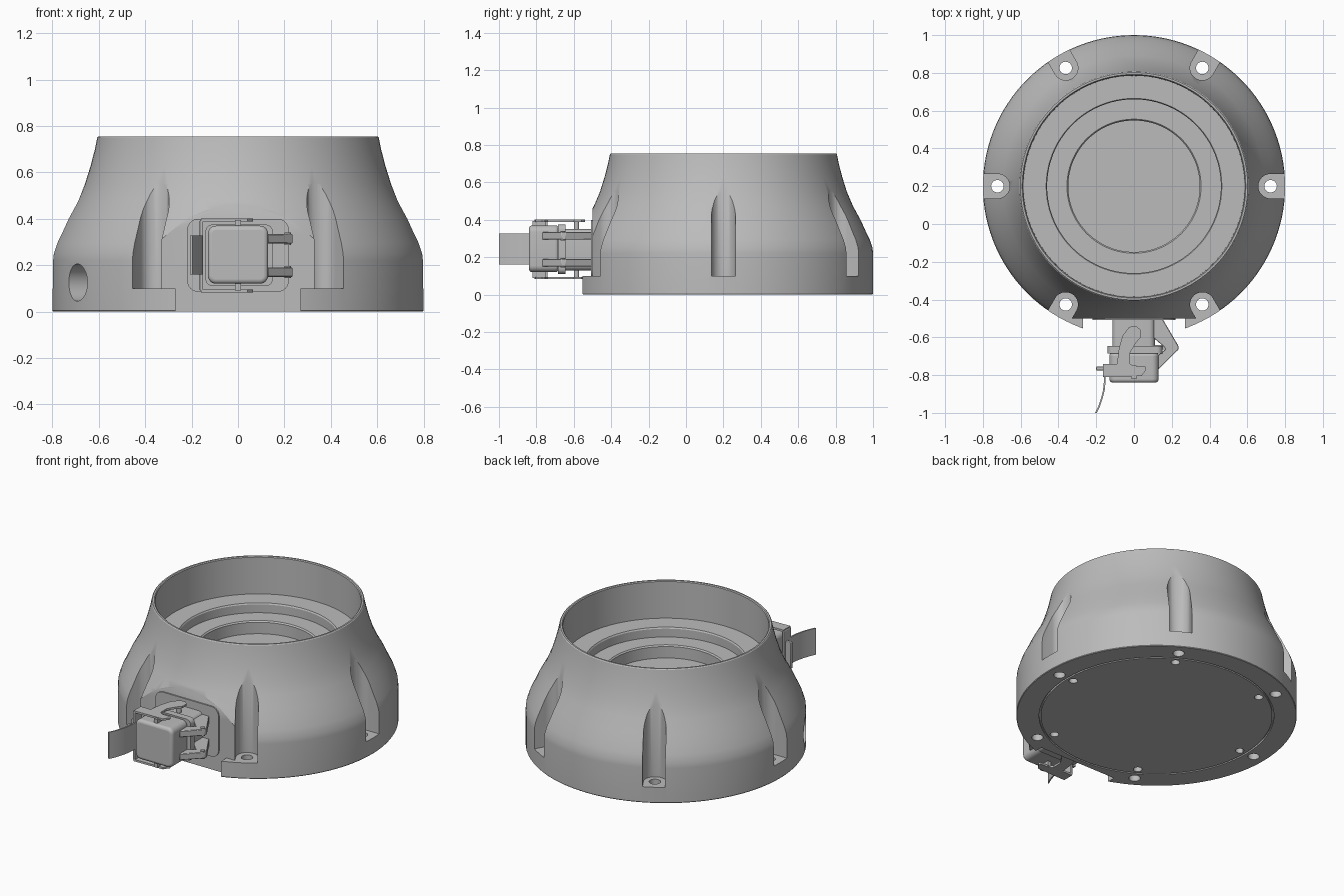
import bpy, bmesh, math
from mathutils import Vector, Matrix

if bpy.data.objects.get("Cube"):
    bpy.data.objects.remove(bpy.data.objects["Cube"])

grey = bpy.data.materials.new("plain grey")
grey.use_nodes = True
grey.diffuse_color = (0.5, 0.5, 0.5, 1)
grey.node_tree.nodes["Principled BSDF"].inputs["Base Color"].default_value = (0.5, 0.5, 0.5, 1)

CY = 0.2          # body axis
BOLT_R = 0.723    # mounting bolt circle


def finish(name, bm, loc=(0, 0, 0), rot=0, bevel=0, seg=3):
    bmesh.ops.recalc_face_normals(bm, faces=bm.faces)
    me = bpy.data.meshes.new(name)
    bm.to_mesh(me)
    bm.free()
    me.materials.append(grey)
    ob = bpy.data.objects.new(name, me)
    bpy.context.collection.objects.link(ob)
    ob.location, ob.rotation_euler.z = loc, rot
    if bevel:
        mod = ob.modifiers.new("bevel", "BEVEL")
        mod.width, mod.segments, mod.limit_method = bevel, seg, "ANGLE"
    return ob


def prism(name, pts, lo, hi, **kw):
    """Extrude an xy outline from z=lo to z=hi."""
    bm = bmesh.new()
    face = bm.faces.new([bm.verts.new((x, y, lo)) for x, y in pts])
    top = bmesh.ops.extrude_face_region(bm, geom=[face])["geom"]
    bmesh.ops.translate(bm, vec=(0, 0, hi - lo),
                        verts=[v for v in top if isinstance(v, bmesh.types.BMVert)])
    return finish(name, bm, **kw)


def box(name, x, y, z, **kw):
    return prism(name, [(x[0], y[0]), (x[1], y[0]), (x[1], y[1]), (x[0], y[1])], *z, **kw)


def rod(name, a, b, r, n=32):
    a, b = Vector(a), Vector(b)
    bm = bmesh.new()
    m = Matrix.Translation((a + b) / 2) @ (b - a).to_track_quat("Z", "Y").to_matrix().to_4x4()
    bmesh.ops.create_cone(bm, cap_ends=True, segments=n, radius1=r, radius2=r,
                          depth=(b - a).length, matrix=m)
    return finish(name, bm)


def round_block(name, x, z, y, r):
    """Block along y with rounded corners in its xz section."""
    pts = []
    for k, (cx, cz) in enumerate(((x[1] - r, z[1] - r), (x[0] + r, z[1] - r),
                                  (x[0] + r, z[0] + r), (x[1] - r, z[0] + r))):
        pts += [(cx + r * math.cos(math.radians(90 * k + t)),
                 cz + r * math.sin(math.radians(90 * k + t))) for t in range(0, 91, 15)]
    ob = prism(name, pts, -y[1], -y[0])
    ob.data.transform(Matrix.Rotation(math.pi / 2, 4, "X"))
    return ob


def cut(ob, cutter):
    mod = ob.modifiers.new("cut", "BOOLEAN")
    mod.operation, mod.solver, mod.object = "DIFFERENCE", "EXACT", cutter
    bpy.context.view_layer.objects.active = ob
    bpy.ops.object.modifier_apply(modifier=mod.name)
    bpy.data.objects.remove(cutter)


# Turned housing: groove under the base, flared skirt, stepped bowl
profile = [(0, 0), (.66, 0), (.66, .012), (.67, .012), (.67, 0), (.797, 0), (.8, .004),
           (.8, .22), (.797, .25), (.782, .295), (.758, .345), (.733, .4), (.692, .475),
           (.66, .55), (.635, .63), (.617, .7), (.607, .75), (.602, .755), (.592, .755),
           (.587, .75), (.585, .52), (.465, .52), (.46, .512), (.46, .46), (.355, .46),
           (.348, .452), (.348, .38), (0, .38)]
bm = bmesh.new()
verts = [bm.verts.new((r, 0, z)) for r, z in profile]
edges = [bm.edges.new(p) for p in zip(verts, verts[1:])]
bmesh.ops.spin(bm, geom=verts + edges, cent=(0, 0, 0), axis=(0, 0, 1),
               angle=math.tau, steps=120, use_merge=True)
bmesh.ops.remove_doubles(bm, verts=bm.verts, dist=0.0005)
housing = finish("housing", bm)
housing.data.transform(Matrix.Translation((0, CY, 0)))

# Flat front face, wider above the base flange
cut(housing, box("front_cut", (-.6, .6), (-.9, -.5), (.1, .9)))
cut(housing, box("base_cut", (-.27, .27), (-.9, -.5), (-.1, .2)))

# Six screw slots with through holes, and blind holes in the bottom plate
slot = [(1, -.065)] + [(BOLT_R - .065 * math.cos(t), .065 * math.sin(t))
                       for t in [math.pi * (i / 16 - .5) for i in range(17)]] + [(1, .065)]
for i in range(6):
    a = i * math.pi / 3
    d = Vector((math.cos(a), math.sin(a), 0))
    c = Vector((0, CY, 0))
    up = Vector((0, 0, .2))
    cut(housing, prism("slot_cut", slot, .1, .9, loc=c, rot=a))
    cut(housing, rod("bolt_cut", c + d * BOLT_R - up, c + d * BOLT_R + up, .033))
    cut(housing, rod("blind_cut", c + d * .62 - up, c + d * .62 + up * .15, .025))

# Round port in the side wall
a = math.radians(210)
port = [(math.cos(a) * r, CY + math.sin(a) * r, .125) for r in (.64, .95)]
cut(housing, rod("port_cut", *port, .08, 48))

# Socket flange, socket, collar and hood
round_block("socket_flange", (-.22, .22), (.085, .4), (-.508, -.49), .05)
round_block("socket", (-.115, .11), (.13, .35), (-.66, -.49), .03)
round_block("collar", (-.14, .15), (.11, .375), (-.685, -.645), .03)
hood = round_block("hood", (-.13, .13), (.12, .37), (-.84, -.68), .035)
mod = hood.modifiers.new("bevel", "BEVEL")
mod.width, mod.segments, mod.limit_method = .018, 4, "ANGLE"
mod.angle_limit = math.radians(50)

# Hooked locking plates above and below the hood, with pivots
hook = [(-.16, -.81), (.04, -.805), (.065, -.77), (.06, -.755), (0, -.755), (-.02, -.74),
        (-.02, -.68), (.01, -.63), (.035, -.6), (.035, -.56), (.01, -.54), (-.025, -.545),
        (-.06, -.59), (-.08, -.66), (-.09, -.74), (-.16, -.74)]
for side, s in (("upper", 1), ("lower", -1)):
    z = .242 + s * .153
    prism(side + "_hook_plate", hook, z - .006, z + .006)
    box(side + "_hood_lug", (-.012, .012), (-.82, -.75), sorted((.242 + s * .12, .242 + s * .152)))
    rod(side + "_socket_peg", (0, -.585, .242 + s * .1), (0, -.585, .242 + s * .15), .014, 20)
    # Triangular hinge bracket
    h = .242 + s * .072
    prism(side + "_hinge_bracket",
          [(.1, -.5), (.15, -.5), (.235, -.645), (.235, -.665), (.13, -.77), (.12, -.7),
           (.17, -.66), (.1, -.6)], h - .02, h + .02, bevel=.003, seg=1)
    rod(side + "_hinge_pin", (.215, -.658, h - .026), (.215, -.658, h + .026), .014, 20)
    # Fork arm between collar and hinge
    box(side + "_hinge_arm", (.1, .2), (-.665, -.64), (h - .012, h + .012))

# Bridge joining the hook plates, and curved pull tab
box("lever_bridge", (-.165, -.15), (-.81, -.74), (.09, .395), bevel=.004)
path = [(-.15, -.8), (-.151, -.84), (-.155, -.88), (-.165, -.92), (-.18, -.965), (-.197, -1)]
prism("pull_tab", path + [(x - .009, y) for x, y in reversed(path)], .16, .327)
box("tab_grip", (-.2, -.15), (-.775, -.755), (.16, .327), bevel=.004)

# Smooth shading with crisp edges
for ob in bpy.context.scene.objects:
    if ob.type == "MESH":
        bpy.ops.object.select_all(action="DESELECT")
        ob.select_set(True)
        bpy.context.view_layer.objects.active = ob
        bpy.ops.object.shade_smooth_by_angle(angle=math.radians(30))
